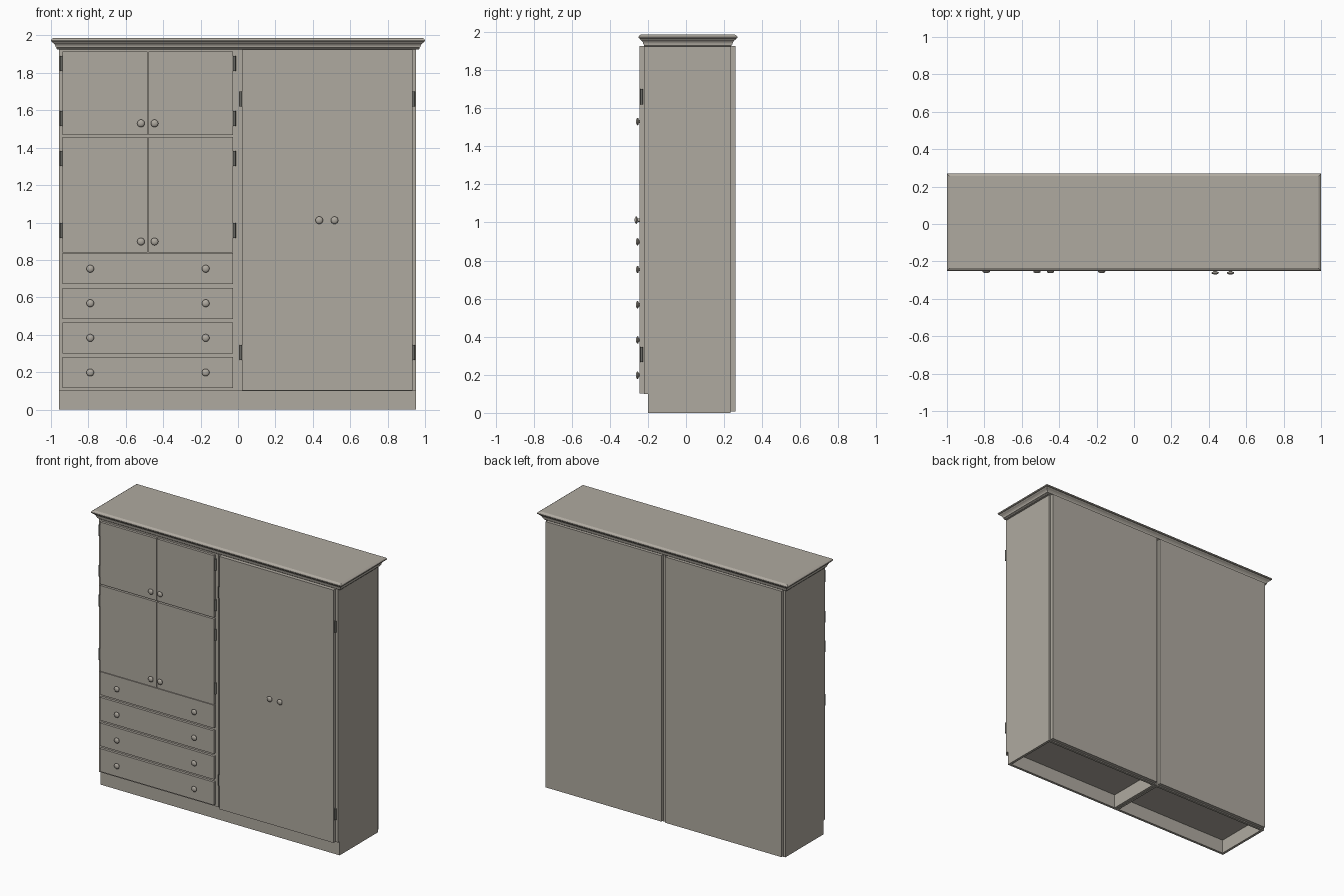
import bpy, bmesh, math
from mathutils import Vector

if "Cube" in bpy.data.objects:
    bpy.data.objects.remove(bpy.data.objects["Cube"])


def material(name, rgb):
    m = bpy.data.materials.new(name)
    m.diffuse_color = (*rgb, 1)
    m.use_nodes = True
    m.node_tree.nodes["Principled BSDF"].inputs["Base Color"].default_value = m.diffuse_color
    return m


PAINT = material("warm_grey_paint", (0.43, 0.40, 0.35))
METAL = material("dark_hinge_metal", (0.14, 0.14, 0.125))


def finish(name, bm, mat, smooth=False):
    bmesh.ops.recalc_face_normals(bm, faces=bm.faces[:])
    me = bpy.data.meshes.new(name)
    bm.to_mesh(me)
    bm.free()
    me.materials.append(mat)
    ob = bpy.data.objects.new(name, me)
    bpy.context.collection.objects.link(ob)
    if smooth:
        bpy.ops.object.select_all(action='DESELECT')
        ob.select_set(True)
        bpy.context.view_layer.objects.active = ob
        bpy.ops.object.shade_smooth_by_angle(angle=math.radians(40))
    return ob


def box(name, x0, x1, y0, y1, z0, z1, mat=PAINT):
    bm = bmesh.new()
    bmesh.ops.create_cube(bm, size=1)
    for v in bm.verts:
        v.co = Vector((x1 if v.co.x > 0 else x0,
                       y1 if v.co.y > 0 else y0,
                       z1 if v.co.z > 0 else z0))
    return finish(name, bm, mat)


def loft(name, rings, mat, smooth=False):
    """Skin a stack of equal-length vertex rings and cap both ends."""
    bm = bmesh.new()
    vs = [[bm.verts.new(p) for p in r] for r in rings]
    n = len(vs[0])
    for a, b in zip(vs, vs[1:]):
        for i in range(n):
            j = (i + 1) % n
            bm.faces.new((a[i], a[j], b[j], b[i]))
    bm.faces.new(vs[0])
    bm.faces.new(vs[-1])
    return finish(name, bm, mat, smooth)


def knob(name, x, z, y):
    """Turned knob pointing to -y from the surface at y."""
    prof = [(0.009, -0.002), (0.008, 0.009), (0.017, 0.012), (0.020, 0.016),
            (0.018, 0.020), (0.011, 0.0235), (0.004, 0.025)]
    angs = [2 * math.pi * i / 24 for i in range(24)]
    loft(name, [[(x + r * math.cos(a), y - d, z + r * math.sin(a)) for a in angs]
                for r, d in prof], PAINT, True)


def hinge(name, x, z, y):
    angs = [2 * math.pi * i / 12 for i in range(12)]
    loft(name, [[(x + 0.0075 * math.cos(a), y + 0.0075 * math.sin(a), z + dz)
                 for a in angs] for dz in (-0.04, 0.04)], METAL, True)


BODY_F, BODY_B = -0.22, 0.235
LEFT_F, RIGHT_F = -0.238, -0.245

# Two carcasses, each with back panel and hollow plinth
for side, x0, x1 in (("left", -0.957, -0.001), ("right", 0.001, 0.952)):
    box(side + "_carcass", x0, x1, BODY_F, BODY_B, 0.1, 1.926)
    box(side + "_back_panel", x0 + 0.013, x1 - 0.013, BODY_B, 0.26, 0.008, 1.926)
    t = 0.018
    box(side + "_plinth_front", x0, x1, -0.2, -0.2 + t, 0, 0.1)
    box(side + "_plinth_back", x0, x1, BODY_B - t, BODY_B, 0, 0.1)
    box(side + "_plinth_side_a", x0, x0 + t, -0.2 + t, BODY_B - t, 0, 0.1)
    box(side + "_plinth_side_b", x1 - t, x1, -0.2 + t, BODY_B - t, 0, 0.1)

# Left cabinet doors, with knobs beside the centre split
for row, z0, z1, kz in (("upper", 1.468, 1.915, 1.53), ("middle", 0.84, 1.458, 0.898)):
    box(row + "_door_left", -0.937, -0.485, LEFT_F, BODY_F, z0, z1)
    box(row + "_door_right", -0.479, -0.026, LEFT_F, BODY_F, z0, z1)
    for i, kx in enumerate((-0.519, -0.446)):
        knob(f"{row}_door_knob_{i + 1}", kx, kz, LEFT_F)

# Four drawers
for i in range(4):
    z0 = 0.115 + 0.185 * i
    box(f"drawer_{i + 1}", -0.937, -0.026, LEFT_F, BODY_F, z0, z0 + 0.166)
    for j, kx in enumerate((-0.79, -0.173)):
        knob(f"drawer_{i + 1}_knob_{j + 1}", kx, z0 + 0.083, LEFT_F)

# Tall right door
box("tall_door", 0.022, 0.932, RIGHT_F, BODY_F, 0.102, 1.926)
for i, kx in enumerate((0.434, 0.516)):
    knob(f"tall_door_knob_{i + 1}", kx, 1.012, RIGHT_F)

# Hinges
for i, z in enumerate((1.85, 1.557, 1.343, 0.957)):
    hinge(f"left_hinge_{i + 1}", -0.944, z, -0.229)
    hinge(f"middle_hinge_{i + 1}", -0.019, z, -0.229)
for i, z in enumerate((1.66, 0.306)):
    hinge(f"tall_hinge_inner_{i + 1}", 0.0145, z, -0.233)
    hinge(f"tall_hinge_outer_{i + 1}", 0.9395, z, -0.233)

# Crown moulding all round: (inset from the widest outline, height)
crown = [(0.034, 1.924), (0.030, 1.929), (0.030, 1.934), (0.026, 1.936),
         (0.024, 1.946), (0.018, 1.954), (0.009, 1.961), (0.007, 1.966),
         (0.001, 1.968), (0.0, 1.974), (0.003, 1.980), (0.014, 1.987)]
loft("crown_moulding",
     [[(-1 + d, -0.25 + d, z), (1 - d, -0.25 + d, z),
       (1 - d, 0.27 - d, z), (-1 + d, 0.27 - d, z)] for d, z in crown], PAINT)
